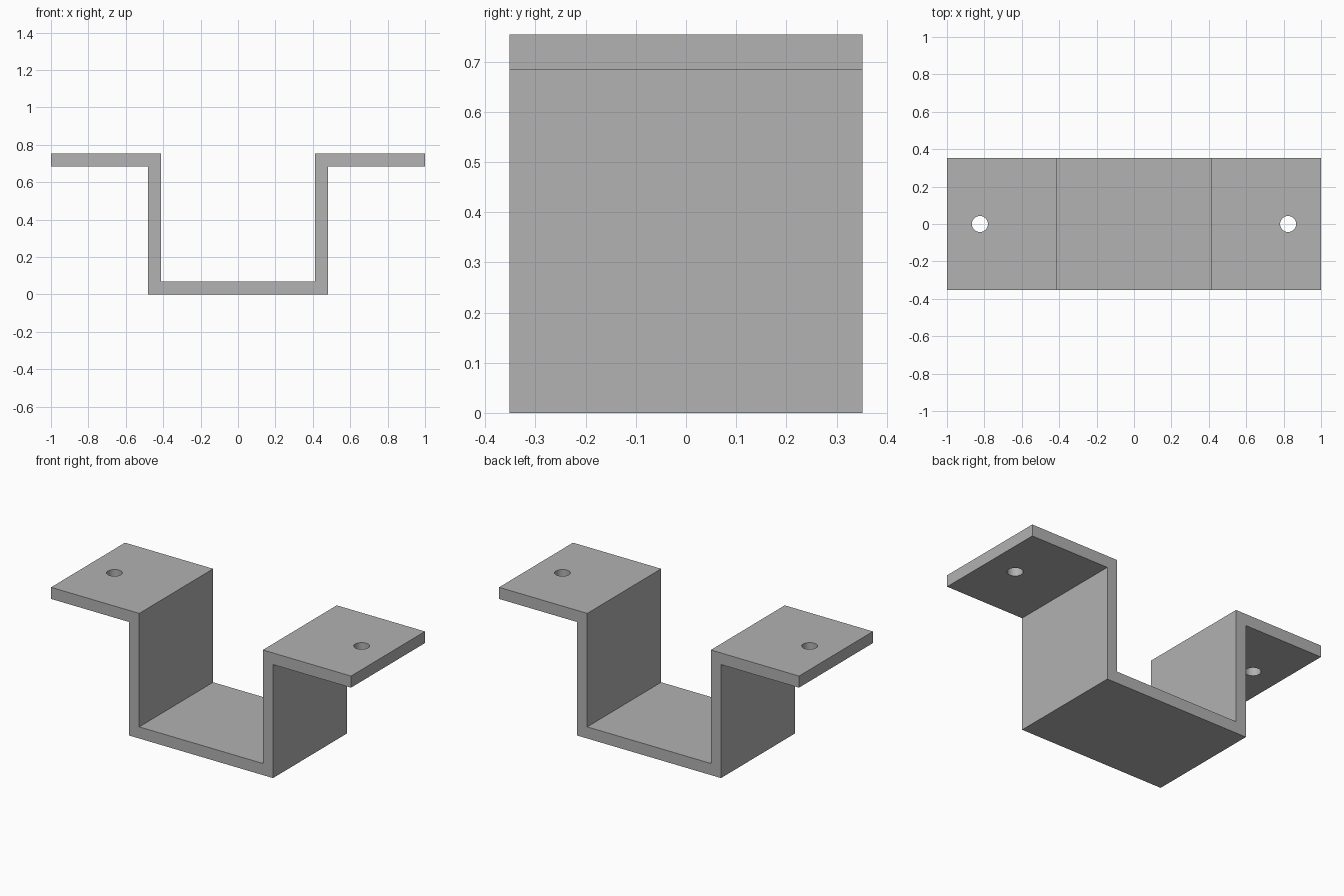
import bpy
import bmesh

cube = bpy.data.objects.get("Cube")
if cube:
    bpy.data.objects.remove(cube, do_unlink=True)

HALF_DEPTH = 0.352
TOP, THICK = 0.754, 0.07
INNER, OUTER = 0.412, 0.48
HOLE_X, HOLE_R = 0.824, 0.043

# Plain grey metal
grey = bpy.data.materials.new("grey_metal")
grey.use_nodes = True
colour = (0.445, 0.445, 0.445, 1)
grey.diffuse_color = colour
grey.node_tree.nodes["Principled BSDF"].inputs["Base Color"].default_value = colour

# Hat-shaped bracket: half profile mirrored, then extruded through its depth
half = [(OUTER, 0), (OUTER, TOP - THICK), (1, TOP - THICK),
        (1, TOP), (INNER, TOP), (INNER, THICK)]
profile = half + [(-x, z) for x, z in reversed(half)]
bm = bmesh.new()
face = bm.faces.new([bm.verts.new((x, -HALF_DEPTH, z)) for x, z in profile])
extruded = bmesh.ops.extrude_face_region(bm, geom=[face])["geom"]
bmesh.ops.translate(bm, vec=(0, 2 * HALF_DEPTH, 0),
                    verts=[v for v in extruded if isinstance(v, bmesh.types.BMVert)])
bmesh.ops.recalc_face_normals(bm, faces=bm.faces)
mesh = bpy.data.meshes.new("mounting_bracket")
bm.to_mesh(mesh)
bm.free()
mesh.materials.append(grey)
bracket = bpy.data.objects.new("mounting_bracket", mesh)
bpy.context.collection.objects.link(bracket)
bpy.ops.object.select_all(action="DESELECT")

# Screw hole through each flange
for side in (-1, 1):
    bpy.ops.mesh.primitive_cylinder_add(vertices=32, radius=HOLE_R, depth=4 * THICK,
                                        location=(side * HOLE_X, 0, TOP - THICK / 2))
    cutter = bpy.context.object
    cutter.name = "hole_cutter"
    cutter.hide_render = True
    cutter.data.materials.append(grey)
    cut = bracket.modifiers.new("screw_hole", "BOOLEAN")
    cut.operation = "DIFFERENCE"
    cut.solver = "EXACT"
    cut.object = cutter
    cutter.select_set(False)
    bpy.context.view_layer.objects.active = bracket
    bracket.select_set(True)
    bpy.ops.object.modifier_apply(modifier=cut.name)
    bpy.data.objects.remove(cutter, do_unlink=True)

# Smooth hole walls, sharp bends
bpy.context.view_layer.objects.active = bracket
bracket.select_set(True)
bpy.ops.object.shade_smooth_by_angle()
